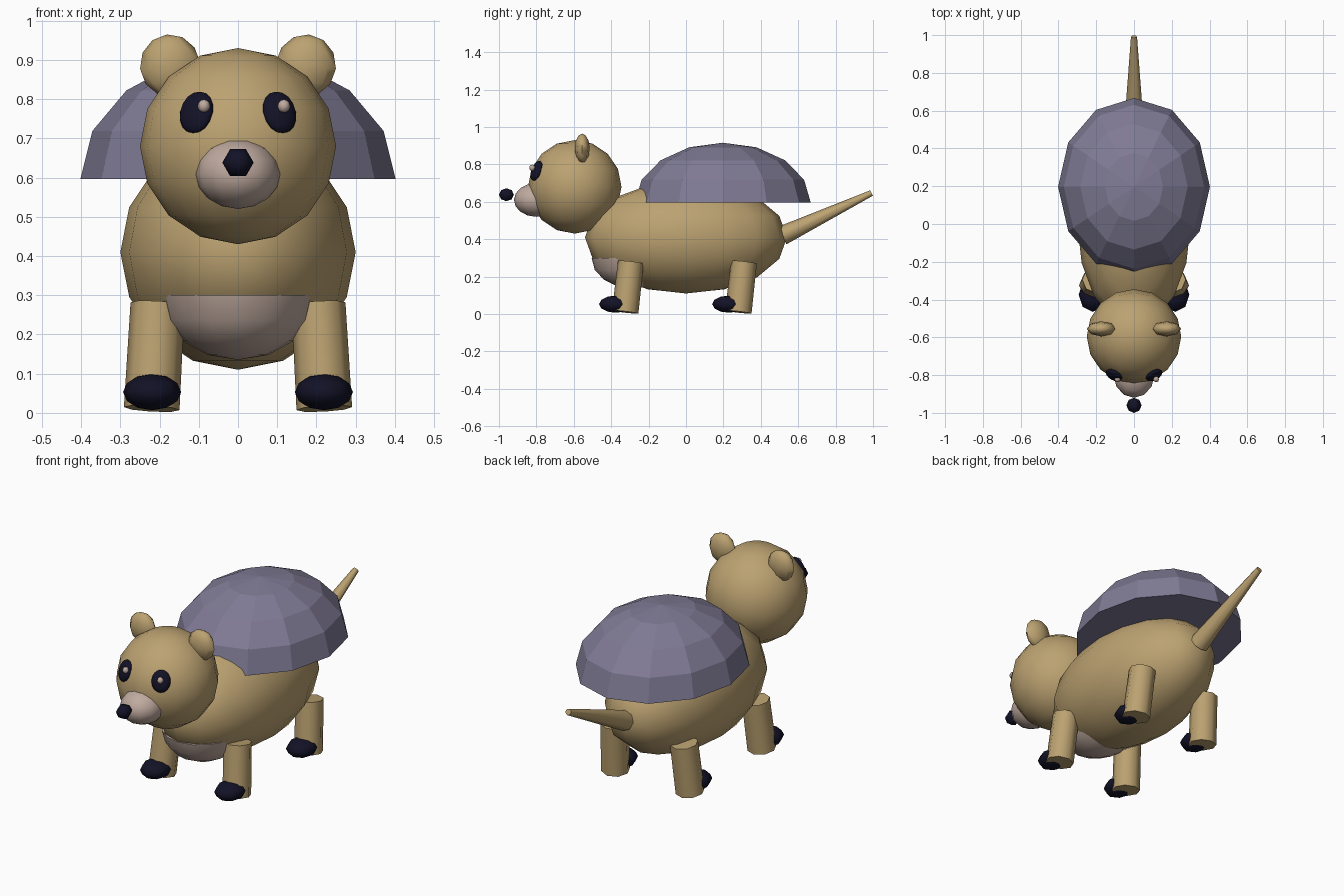
import bpy, bmesh, math
from mathutils import Vector, Matrix

if "Cube" in bpy.data.objects:
    bpy.data.objects.remove(bpy.data.objects["Cube"])


def material(name, rgb):
    m = bpy.data.materials.new(name)
    m.diffuse_color = (*rgb, 1)
    m.use_nodes = True
    m.node_tree.nodes["Principled BSDF"].inputs["Base Color"].default_value = m.diffuse_color
    return m


TAN = material("tan fur", (0.50, 0.36, 0.165))
PALE = material("pale pink fur", (0.52, 0.40, 0.345))
SHELL = material("purple grey shell", (0.215, 0.197, 0.30))
DARK = material("dark navy", (0.006, 0.006, 0.02))


def finish(name, bm, mat, smooth=True):
    bmesh.ops.recalc_face_normals(bm, faces=bm.faces)
    me = bpy.data.meshes.new(name)
    bm.to_mesh(me)
    bm.free()
    me.materials.append(mat)
    ob = bpy.data.objects.new(name, me)
    bpy.context.collection.objects.link(ob)
    if smooth:
        bpy.ops.object.select_all(action='DESELECT')
        ob.select_set(True)
        bpy.context.view_layer.objects.active = ob
        bpy.ops.object.shade_smooth_by_angle(angle=math.radians(62))
    return ob


def ellipsoid(name, mat, loc, radii, segs=16, rings=8, rot=Matrix(), half=0, smooth=True):
    """Scaled UV sphere; half=1 keeps the upper half, half=-1 the lower, capped flat."""
    bm = bmesh.new()
    bmesh.ops.create_uvsphere(bm, u_segments=segs, v_segments=rings, radius=1)
    if half:
        bmesh.ops.delete(bm, geom=[v for v in bm.verts if v.co.z * half < -0.01], context='VERTS')
        bmesh.ops.holes_fill(bm, edges=[e for e in bm.edges if e.is_boundary])
    bm.transform(Matrix.Translation(loc) @ rot.to_4x4() @ Matrix.Diagonal((*radii, 1)))
    return finish(name, bm, mat, smooth)


def rod(name, mat, a, b, r1, r2, segs=8):
    """Tapered cylinder from a to b."""
    a, b = Vector(a), Vector(b)
    d = b - a
    bm = bmesh.new()
    bmesh.ops.create_cone(bm, cap_ends=True, segments=segs, radius1=r1, radius2=r2, depth=d.length)
    turn = Vector((0, 0, 1)).rotation_difference(d).to_matrix().to_4x4()
    bm.transform(Matrix.Translation((a + b) / 2) @ turn)
    return finish(name, bm, mat)


# body, belly patch, shell and tail
ellipsoid("body", TAN, (0, 0, 0.41), (0.30, 0.54, 0.30))
ellipsoid("belly_patch", PALE, (0, -0.28, 0.30), (0.20, 0.225, 0.165), half=-1)
ellipsoid("shell", SHELL, (0, 0.197, 0.596), (0.402, 0.47, 0.32), segs=12, half=1, smooth=False)
rod("tail", TAN, (0, 0.515, 0.42), (0, 0.992, 0.647), 0.052, 0.016)

# head, snout and nose
HEAD = Vector((0, -0.595, 0.68))
ellipsoid("head", TAN, HEAD, (0.25, 0.25, 0.25))
ellipsoid("snout", PALE, (0, -0.80, 0.61), (0.108, 0.12, 0.09), segs=12)
ellipsoid("nose", DARK, (0, -0.96, 0.638), (0.04, 0.04, 0.04), segs=6, rings=4,
          rot=Matrix.Rotation(math.pi / 2, 3, 'X') @ Matrix.Rotation(math.pi / 2, 3, 'Z'))

for s, side in ((-1, "left"), (1, "right")):
    # ears
    ellipsoid(f"{side}_ear", TAN, (0.173 * s, -0.555, 0.885), (0.077, 0.04, 0.08), segs=8, rings=6,
              rot=Matrix.Rotation(0.1 * s, 3, 'Y'))
    # eyes lie on the head surface, facing outwards
    eye = Vector((0.106 * s, -0.80, 0.766))
    out = (eye - HEAD).normalized()
    across = Vector((0, 0, 1)).cross(out).normalized()
    rot = Matrix((across, out, across.cross(out))).transposed()
    ellipsoid(f"{side}_eye", DARK, eye, (0.047, 0.021, 0.056), segs=12, rot=rot)
    ellipsoid(f"{side}_eye_highlight", PALE, (0.015 + 0.102 * s, -0.822, 0.782),
              (0.016, 0.016, 0.017), segs=8, rings=6)
    # legs and feet
    for place, y in (("front", -0.295), ("back", 0.31)):
        rod(f"{place}_{side}_leg", TAN, (0.22 * s, y - 0.03, 0.011), (0.205 * s, y, 0.278),
            0.071, 0.069)
        ellipsoid(f"{place}_{side}_foot", DARK, (0.219 * s, y - 0.08, 0.053),
                  (0.074, 0.09, 0.046), segs=8, rings=6)
